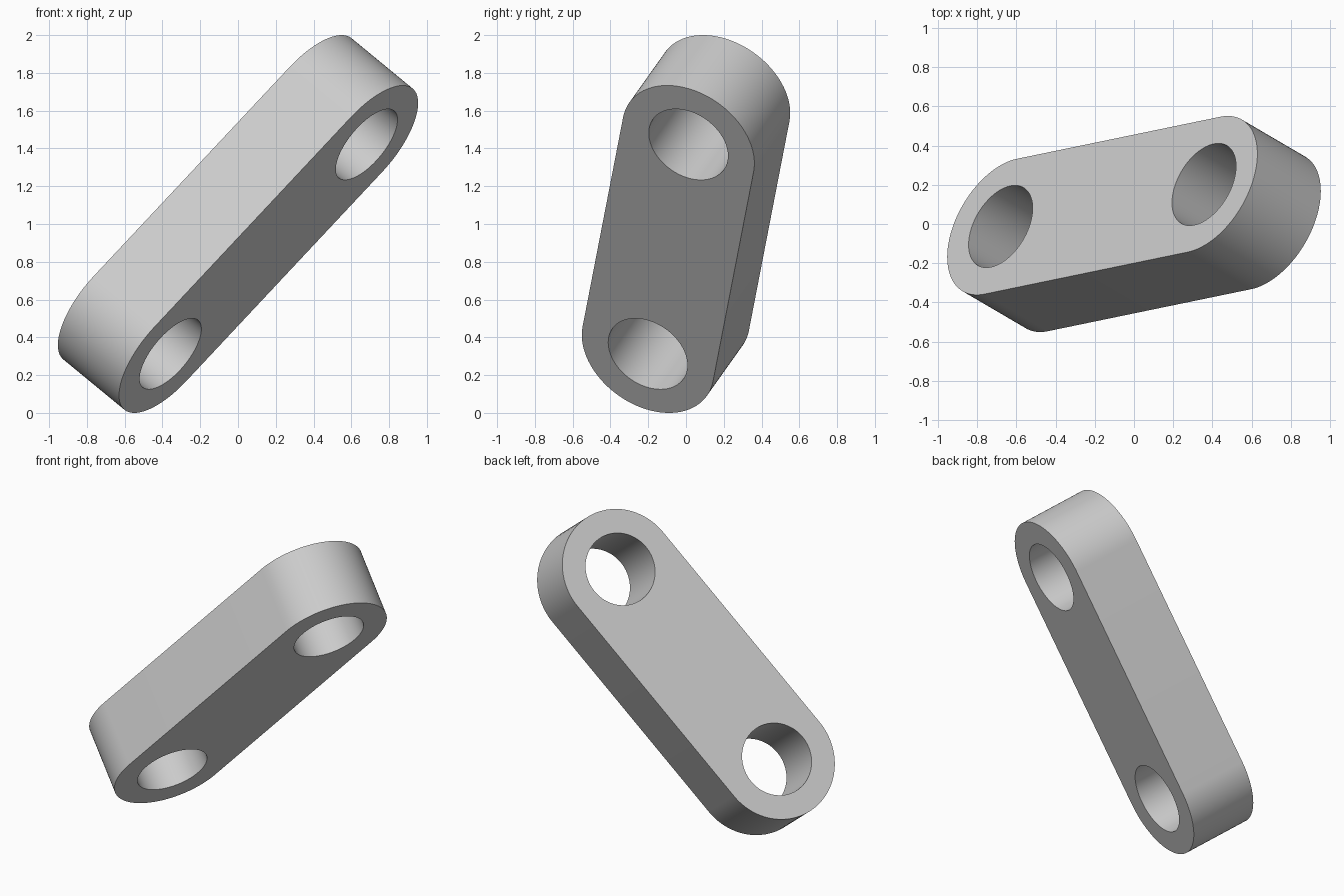
import bpy
import bmesh
import math
from mathutils import Matrix, Vector

if "Cube" in bpy.data.objects:
    bpy.data.objects.remove(bpy.data.objects["Cube"], do_unlink=True)

# Proportions of the link, all taken from its end radius
RADIUS = 0.3835
SPACING = 4 * RADIUS
THICKNESS = 1.2 * RADIUS
HOLE = 0.6 * RADIUS
STEPS = 48


def arc(centre_x, radius, start, sweep, points):
    """Points along an arc, both ends included."""
    angles = [start + sweep * i / (points - 1) for i in range(points)]
    return [(centre_x + radius * math.cos(a), radius * math.sin(a)) for a in angles]


def add_loop(bm, points):
    verts = [bm.verts.new((x, y, -THICKNESS / 2)) for x, y in points]
    return [bm.edges.new((v, verts[i - 1])) for i, v in enumerate(verts)]


# Flat profile: rounded bar outline with a round hole at each end
bm = bmesh.new()
half = SPACING / 2
outline = (arc(half, RADIUS, -math.pi / 2, math.pi, STEPS)
           + arc(-half, RADIUS, math.pi / 2, math.pi, STEPS))
edges = add_loop(bm, outline)
for x in (-half, half):
    edges += add_loop(bm, arc(x, HOLE, 0, math.tau, 2 * STEPS + 1)[:-1])
bmesh.ops.triangle_fill(bm, edges=edges, use_beauty=True)

# Extrude the profile to full thickness
result = bmesh.ops.extrude_face_region(bm, geom=bm.faces[:], use_keep_orig=True)
top = [g for g in result["geom"] if isinstance(g, bmesh.types.BMVert)]
bmesh.ops.translate(bm, verts=top, vec=(0, 0, THICKNESS))
bmesh.ops.recalc_face_normals(bm, faces=bm.faces[:])

# Tilt the bar: long axis along the slope, hole axis square to it
along = Vector((1.04, 0.215, 1.11)).normalized()
normal = Vector((-0.325, 0.19, 0.267))
normal = (normal - along * normal.dot(along)).normalized()
across = normal.cross(along)
turn = Matrix((along, across, normal)).transposed().to_4x4()
bm.transform(Matrix.Translation((0, 0, 1)) @ turn)

mesh = bpy.data.meshes.new("link_bar")
bm.to_mesh(mesh)
bm.free()
link = bpy.data.objects.new("link_bar", mesh)
bpy.context.collection.objects.link(link)

# Plain grey finish
grey = bpy.data.materials.new("plain_grey")
grey.use_nodes = True
colour = (0.6, 0.6, 0.6, 1)
grey.diffuse_color = colour
grey.node_tree.nodes["Principled BSDF"].inputs["Base Color"].default_value = colour
mesh.materials.append(grey)

# Smooth the round walls, keep the rims crisp
bpy.context.view_layer.objects.active = link
link.select_set(True)
bpy.ops.object.shade_smooth_by_angle(angle=math.radians(30))
